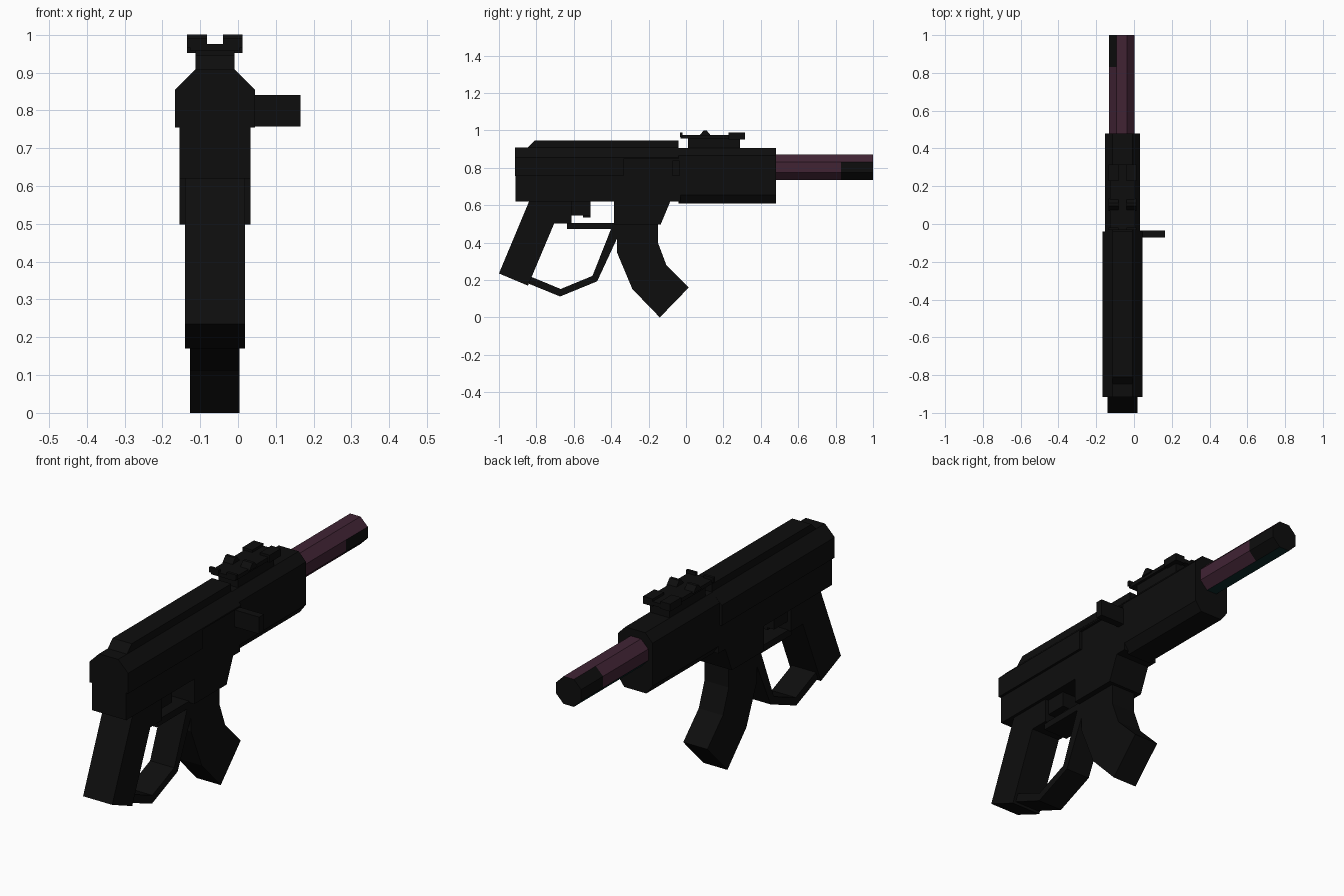
import bpy, bmesh, math

if "Cube" in bpy.data.objects:
    bpy.data.objects.remove(bpy.data.objects["Cube"])

CX = -0.061  # centre plane of the body


def material(name, rgb):
    m = bpy.data.materials.new(name)
    m.diffuse_color = (*rgb, 1)
    m.use_nodes = True
    m.node_tree.nodes["Principled BSDF"].inputs["Base Color"].default_value = m.diffuse_color
    return m


BLACK = material("matte_black", (0.0042, 0.0042, 0.0042))
PURPLE = material("dark_purple", (0.052, 0.017, 0.034))
TEAL = material("dark_teal", (0.004, 0.024, 0.025))


def prism(name, pts, lo, hi, axis, mats=(BLACK,)):
    """Extrude a profile: (y, z) points along x, or (x, z) points along y."""
    bm = bmesh.new()
    place = (lambda p, t: (t, p[0], p[1])) if axis == 'x' else (lambda p, t: (p[0], t, p[1]))
    a = [bm.verts.new(place(p, lo)) for p in pts]
    b = [bm.verts.new(place(p, hi)) for p in pts]
    bm.faces.new(a)
    bm.faces.new(b)
    n = len(pts)
    for i in range(n):
        bm.faces.new((a[i], a[(i + 1) % n], b[(i + 1) % n], b[i]))
    bmesh.ops.recalc_face_normals(bm, faces=bm.faces)
    me = bpy.data.meshes.new(name)
    bm.to_mesh(me)
    bm.free()
    for m in mats:
        me.materials.append(m)
    ob = bpy.data.objects.new(name, me)
    bpy.context.collection.objects.link(ob)
    return ob


def side(name, pts, half):
    return prism(name, pts, CX - half, CX + half, 'x')


def box(name, x0, x1, y0, y1, z0, z1):
    return prism(name, [(y0, z0), (y1, z0), (y1, z1), (y0, z1)], x0, x1, 'x')


# receiver: lower block, chamfered cover with a slot on the right, raised ridge
box("receiver_lower", CX - 0.0935, CX + 0.0935, -0.912, -0.03, 0.62, 0.86)
cover = [(-0.166, 0.755), (0.045, 0.755), (0.045, 0.855), (-0.009, 0.908),
         (-0.113, 0.908), (-0.166, 0.855)]
prism("cover_rear", cover, -0.915, -0.335, 'y')
slotted = [(-0.166, 0.755), (0.025, 0.755), (0.025, 0.848), (0.045, 0.848)] + cover[2:]
prism("cover_front", slotted, -0.335, -0.04, 'y')
side("cover_ridge", [(-0.855, 0.9), (-0.81, 0.945), (-0.04, 0.945), (-0.04, 0.9)], 0.052)
box("charging_handle", 0.0, 0.165, -0.072, -0.035, 0.757, 0.84)

# handguard
prism("handguard", [(CX - 0.06, 0.61), (CX + 0.06, 0.61), (CX + 0.0935, 0.655),
                    (CX + 0.0935, 0.865), (CX + 0.054, 0.906), (CX - 0.054, 0.906),
                    (CX - 0.0935, 0.865), (CX - 0.0935, 0.655)], -0.04, 0.48, 'y')

# octagonal barrel and its two-tone tip
R = 0.0675 / math.cos(math.pi / 8)
octagon = [(-0.064 + R * math.cos(math.pi / 8 + i * math.pi / 4),
            0.8025 + R * math.sin(math.pi / 8 + i * math.pi / 4)) for i in range(8)]
for name, y0, y1, tip in (("barrel", 0.47, 0.83, False), ("barrel_tip", 0.83, 1.0, True)):
    ob = prism(name, octagon, y0, y1, 'y', (BLACK, PURPLE, TEAL))
    for f in ob.data.polygons:
        n = f.normal
        if abs(n.y) > 0.9:
            f.material_index = 0
        elif n.z < -0.9 or (n.z < -0.5 and n.x < 0):
            f.material_index = 2
        elif not tip or (n.z > 0.5 and n.x > -0.3):
            f.material_index = 1

# rear grip and trigger housing
side("grip", [(-1.0, 0.235), (-0.845, 0.17), (-0.705, 0.502), (-0.613, 0.502),
              (-0.613, 0.63), (-0.835, 0.63)], 0.079)
box("trigger_housing", CX - 0.06, CX + 0.06, -0.613, -0.51, 0.545, 0.63)
box("trigger", CX - 0.025, CX + 0.025, -0.55, -0.51, 0.533, 0.56)

# magazine well and curved magazine
side("magazine_well", [(-0.385, 0.63), (-0.08, 0.63), (-0.135, 0.498), (-0.385, 0.498)], 0.0935)
side("magazine", [(-0.37, 0.51), (-0.15, 0.51), (-0.15, 0.4), (-0.105, 0.28), (0.015, 0.16),
                  (-0.14, 0.0), (-0.287, 0.152), (-0.37, 0.35)], 0.0655)

# trigger bar and hand guard loop
box("trigger_bar", CX - 0.0655, CX + 0.0655, -0.635, -0.37, 0.472, 0.505)
side("guard_loop", [(-0.40, 0.475), (-0.365, 0.475), (-0.365, 0.43), (-0.475, 0.193),
                    (-0.673, 0.112), (-0.845, 0.182), (-0.83, 0.218), (-0.67, 0.152),
                    (-0.50, 0.222)], 0.0655)

# sight: neck, plate, end blocks and paired peaks
box("sight_neck", CX - 0.052, CX + 0.052, 0.012, 0.29, 0.9, 0.957)
box("sight_plate", CX - 0.065, CX + 0.065, -0.03, 0.315, 0.957, 0.976)
for s, tag in ((-1, "left"), (1, "right")):
    x0, x1 = sorted((CX + s * 0.021, CX + s * 0.0735))
    box("sight_front_block_" + tag, x0, x1, 0.228, 0.315, 0.952, 0.988)
    box("sight_rear_lug_" + tag, x0, x1, -0.032, -0.018, 0.965, 0.99)
    prism("sight_peak_" + tag, [(0.07, 0.97), (0.135, 0.97), (0.11, 1.0), (0.095, 1.0)],
          x0, x1, 'x')
